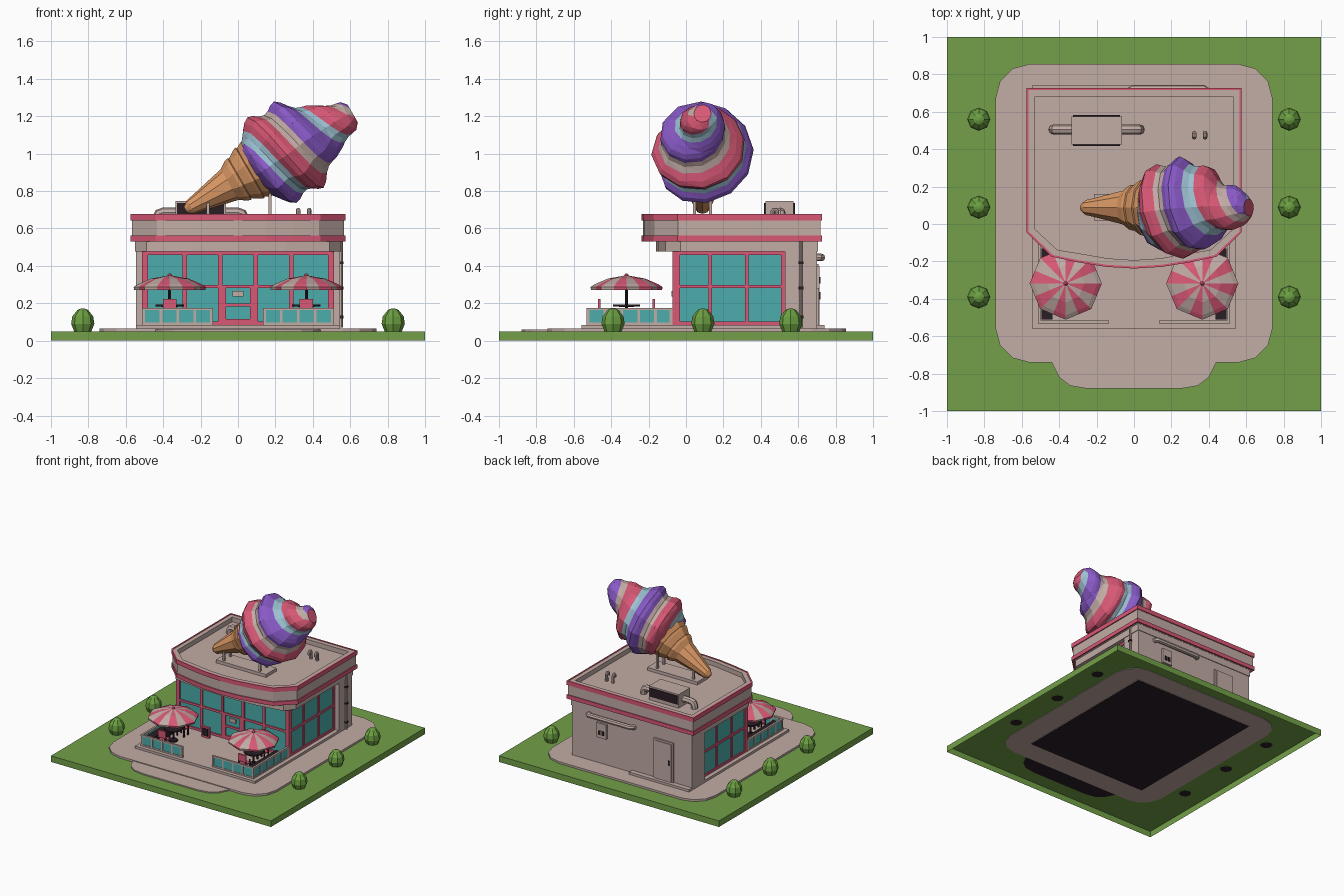
import bpy, bmesh, math
from mathutils import Matrix, Vector

if "Cube" in bpy.data.objects:
    bpy.data.objects.remove(bpy.data.objects["Cube"])


def material(name, r, g, b):
    m = bpy.data.materials.new(name)
    m.diffuse_color = [(c / 255 / 12.92 if c < 11 else ((c / 255 + .055) / 1.055) ** 2.4) for c in (r, g, b)] + [1]
    m.use_nodes = True
    m.node_tree.nodes["Principled BSDF"].inputs["Base Color"].default_value = m.diffuse_color
    return m


WALL = material("warm_grey", 194, 172, 165)
RED = material("pink_red", 216, 88, 118)
TEAL = material("glass_teal", 76, 174, 172)
PURPLE = material("purple", 138, 90, 200)
BLUE = material("pale_blue", 156, 193, 210)
TAN = material("wafer_tan", 221, 154, 102)
DARK = material("dark", 42, 30, 38)
GRASS = material("grass_green", 115, 160, 72)
BUSH = material("bush_green", 108, 160, 66)


def finish(name, bm, *mats):
    bmesh.ops.recalc_face_normals(bm, faces=bm.faces)
    me = bpy.data.meshes.new(name)
    bm.to_mesh(me)
    bm.free()
    for m in mats:
        me.materials.append(m)
    ob = bpy.data.objects.new(name, me)
    bpy.context.collection.objects.link(ob)
    return ob


def boxes(name, mat, *specs, mirror=False):
    """Boxes given as (x0, x1, y0, y1, z0, z1), joined in one object."""
    bm = bmesh.new()
    specs = list(specs) + ([(-b, -a, *r) for a, b, *r in specs] if mirror else [])
    for x0, x1, y0, y1, z0, z1 in specs:
        M = Matrix.Translation(((x0 + x1) / 2, (y0 + y1) / 2, (z0 + z1) / 2)) @ Matrix.Diagonal((x1 - x0, y1 - y0, z1 - z0, 1))
        bmesh.ops.create_cube(bm, size=1, matrix=M)
    return finish(name, bm, mat)


def prism(name, pts, z0, z1, mat, bottom=None, hole=None):
    """Extruded outline; with a hole outline it becomes a ring."""
    bm = bmesh.new()
    loops = [[bm.verts.new((x, y, z)) for x, y in p] for p in ([pts, hole] if hole else [pts]) for z in (z0, z1)]
    n = len(pts)

    def bridge(a, b):
        for i in range(n):
            bm.faces.new((a[i], a[(i + 1) % n], b[(i + 1) % n], b[i]))
    bridge(loops[0], loops[1])
    if hole:
        bridge(loops[2], loops[3])
        bridge(loops[0], loops[2])
        bridge(loops[1], loops[3])
    else:
        bm.faces.new(loops[1])
        bm.faces.new(loops[0]).material_index = 1 if bottom else 0
    return finish(name, bm, mat, *([bottom] if bottom else []))


def lathe(name, profile, n, mats, M=Matrix(), rule=None, turn=0.0):
    """Profile of (radius, z) turned about z, then placed by M."""
    bm = bmesh.new()
    rings = []
    for r, z in profile:
        rings.append([bm.verts.new(M @ Vector((r * math.cos(turn + math.tau * i / n), r * math.sin(turn + math.tau * i / n), z))) for i in range(n)])
    for j in range(len(rings) - 1):
        for i in range(n):
            k = (i + 1) % n
            f = bm.faces.new((rings[j][i], rings[j][k], rings[j + 1][k], rings[j + 1][i]))
            f.material_index = rule(i, j) if rule else 0
    for ring, j in ((rings[0], -1), (rings[-1], 99)):
        bm.faces.new(ring).material_index = rule(0, j) if rule else 0
    return finish(name, bm, *mats)


def tube(name, pts, r, mat):
    cu = bpy.data.curves.new(name, 'CURVE')
    cu.dimensions, cu.bevel_depth, cu.bevel_resolution, cu.use_fill_caps = '3D', r, 2, True
    sp = cu.splines.new('POLY')
    sp.points.add(len(pts) - 1)
    for p, co in zip(sp.points, pts):
        p.co = (*co, 1)
    cu.materials.append(mat)
    ob = bpy.data.objects.new(name, cu)
    bpy.context.collection.objects.link(ob)
    bpy.ops.object.select_all(action='DESELECT')
    ob.select_set(True)
    bpy.context.view_layer.objects.active = ob
    bpy.ops.object.convert(target='MESH')
    bpy.ops.object.shade_smooth_by_angle()


def rounded(x, y0, y1, r):
    out = []
    for k, (cx, cy) in enumerate(((x - r, y1 - r), (r - x, y1 - r), (r - x, y0 + r), (x - r, y0 + r))):
        out += [(cx + r * math.cos(math.radians(90 * k + 30 * i)), cy + r * math.sin(math.radians(90 * k + 30 * i))) for i in range(4)]
    return out


def symmetric(half):
    return half + [(-x, y) for x, y in reversed(half) if x > 0]


# Ground: open-bottomed lawn, paving, plinth
lawn = boxes("lawn", GRASS, (-1, 1, -1, 1, 0, .05))
bm = bmesh.new()
bm.from_mesh(lawn.data)
bmesh.ops.delete(bm, geom=[f for f in bm.faces if f.normal.z < -.5], context='FACES_ONLY')
bm.to_mesh(lawn.data)
bm.free()
prism("paving", rounded(.74, -.74, .855, .18), .046, .066, WALL)
prism("front_paving", symmetric([(.44, -.70), (.44, -.74), (.40, -.82), (.34, -.865), (.25, -.88)]), .047, .06, WALL, DARK)
prism("plinth", [(-.545, -.56), (.545, -.56), (.545, .7), (-.545, .7)], .043, .085, WALL, DARK)
boxes("back_step", WALL, (-.545, 0, .69, .74, .06, .085))

# Bushes
for sx in (-.83, .83):
    for y in (.56, .09, -.39):
        lathe("bush", [(.045, .047), (.062, .09), (.056, .13), (.028, .165), (.01, .172)], 8, (BUSH, DARK),
              Matrix.Translation((sx, y, 0)), lambda i, j: int(j == -1))

# Building body: glazed front block and solid back block
boxes("glass_block", TEAL, (-.503, .503, -.063, .54, .08, .48))
boxes("back_block", WALL, (-.545, .545, .53, .70, .08, .49))
F0, F1 = -.072, -.05
bars = [(x - .011, x + .011, F0, F1, .085, .475) for x in (-.285, -.095, .095, .285)]
bars += [(x - .016, x + .016, F0, F1, .085, .475) for x in (-.496, .496)]
bars += [(-.51, .51, F0, F1, z - .009, z + .009) for z in (.094, .29, .468)]
bars += [(-.085, -.065, F0, F1, .09, .29), (.065, .085, F0, F1, .09, .29), (-.08, .08, F0, F1, .183, .2), (-.08, .08, F0, F1, .09, .115)]
boxes("front_window_frame", RED, *bars)
side = [(.49, .512, y - w, y + w, .085, .475) for y, w in ((-.052, .02), (.13, .01), (.325, .01), (.52, .012))]
side += [(.49, .512, -.07, .53, z - .009, z + .009) for z in (.094, .29, .468)]
boxes("side_window_frames", RED, *side, mirror=True)
boxes("door_plaque", WALL, (-.03, .03, -.077, -.065, .237, .267))

# Roof: fascia, slab, parapet and red bands


def outline(d):
    return symmetric([(.575 - d, .727 - d), (.575 - d, -.045 + .4 * d), (.44 - .7 * d, -.175 + .8 * d),
                      (.3 - .5 * d, -.205 + d), (.15 - .25 * d, -.229 + d), (0, -.238 + d)])


prism("fascia", symmetric([(.55, .705), (.55, -.03), (.49, -.11), (.25, -.147), (0, -.16)]), .477, .535, WALL)
prism("roof_slab", outline(.02), .532, .635, WALL)
prism("parapet", outline(.008), .54, .673, WALL, hole=outline(.045))
for z0, z1 in ((.53, .562), (.642, .677)):
    prism("roof_band", outline(0), z0, z1, RED, hole=outline(.011))

# Back wall: service door, meter box, duct; right wall: drainpipe
boxes("back_door_frame", WALL, (-.38, -.2, .69, .709, .085, .41))
boxes("back_door", WALL, (-.365, -.215, .69, .714, .085, .395))
boxes("back_door_handle", DARK, (-.35, -.34, .70, .72, .22, .26))
boxes("meter_box", WALL, (.225, .315, .69, .715, .28, .40))
boxes("meter_windows", DARK, (.245, .265, .71, .719, .305, .34), (.275, .295, .71, .719, .305, .34))
tube("wall_duct", [(-.02, .69, .445), (-.02, .715, .445), (-.005, .725, .445), (.37, .725, .445), (.385, .715, .445), (.385, .69, .445)], .02, WALL)
tube("drainpipe", [(.553, .615, .07), (.553, .615, .53)], .009, WALL)
boxes("pipe_brackets", DARK, *[(.54, .565, .602, .628, z, z + .014) for z in (.12, .275, .41)])

# Rooftop air unit, ducts and vents
boxes("air_unit", WALL, (-.335, -.065, .425, .575, .63, .747))
boxes("air_unit_grilles", DARK, (-.325, -.075, .418, .426, .665, .735), (-.325, -.075, .574, .582, .665, .735))
for s in (-1, 1):
    tube("roof_duct", [(-.2 + s * a, .505, z) for a, z in ((.12, .685), (.2, .685), (.222, .678), (.23, .66), (.23, .62))], .027, WALL)
for x in (.322, .38):
    tube("vent_pipe", [(x, .487, .62), (x, .487, .69), (x, .48, .70), (x, .47, .70), (x, .463, .69), (x, .463, .675)], .012, WALL)

# Giant cone on its stand
boxes("sign_base", WALL, (-.215, .24, .02, .16, .63, .66))
boxes("sign_posts", WALL, *[(x - .008, x + .008, y - .008, y + .008, .65, z) for x, z in ((-.16, .76), (.17, .84)) for y in (.045, .13)])
AX = Matrix.Translation((-.27, .088, .705)) @ Matrix.Rotation(math.radians(60), 4, 'Y')
lathe("cone", [(.018, -.012), (.042, .02), (.052, .07), (.095, .26), (.122, .3), (.128, .32), (.122, .325), (.15, .37), (.156, .385),
               (.148, .39), (.165, .42), (.168, .45), (.14, .46)], 10, (TAN,), AX)

# Swirl: lobed section twisted along the cone axis, one colour per column
RADII = [(.41, .15), (.45, .215), (.5, .24), (.6, .252), (.7, .243), (.78, .19), (.85, .135), (.93, .11), (.99, .085), (1.02, .05)]


def swirl_radius(s):
    for (a, ra), (b, rb) in zip(RADII, RADII[1:]):
        if s <= b:
            return ra + (rb - ra) * (s - a) / (b - a)
    return RADII[-1][1]


bm = bmesh.new()
rings = []
for j in range(23):
    s = .41 + .61 * j / 22
    ring = []
    for i in range(12):
        f = i / 12
        t = math.tau * ((s - .686) / .34 - f)
        r = swirl_radius(s) * (1 + .09 * math.cos(2 * math.tau * f))
        ring.append(bm.verts.new(AX @ Vector((-r * math.cos(t), -r * math.sin(t), s))))
    rings.append(ring)
for a, b in zip(rings, rings[1:]):
    for i in range(12):
        k = (i + 1) % 12
        colour = (0, 0, 1, 1, 2, 2, 2, 2, 3, 3, 0, 0)[i]
        for tri in ((a[i], a[k], b[k]), (a[i], b[k], b[i])):
            bm.faces.new(tri).material_index = colour
bm.faces.new(rings[0])
bm.faces.new(rings[-1]).material_index = 2
finish("ice_cream_swirl", bm, PURPLE, BLUE, RED, WALL)

# Terrace: parasols, tables, chairs, benches, fences
for s in (-1, 1):
    cx, cy = s * .365, -.318
    M = Matrix.Translation((cx, cy, 0))
    bm = bmesh.new()
    rows = []
    for r, z in ((.012, .348), (.1, .332), (.17, .302), (.193, .287), (.19, .272)):
        rows.append([bm.verts.new(M @ Vector((r * (1 if i % 2 else .924) * math.cos(math.tau * (i - .0) / 16 + math.pi / 8),
                                              r * (1 if i % 2 else .924) * math.sin(math.tau * i / 16 + math.pi / 8), z))) for i in range(16)])
    for a, b in zip(rows, rows[1:]):
        for i in range(16):
            bm.faces.new((a[i], a[(i + 1) % 16], b[(i + 1) % 16], b[i])).material_index = i % 2
    bm.faces.new(rows[0])
    finish("parasol", bm, RED, WALL)
    lathe("parasol_knob", [(.01, .34), (.012, .352), (.004, .36)], 8, (RED,), M)
    lathe("parasol_pole", [(.008, .085), (.008, .345)], 8, (DARK,), M)
    lathe("table", [(.035, .085), (.035, .095), (.008, .1), (.008, .18), (.075, .183), (.075, .193)], 10, (DARK,), M)
    for t in (-1, 1):
        y = cy + t * .12
        boxes("chair_seat", RED, (cx - .035, cx + .035, y - .03, y + .03, .14, .15))
        boxes("chair_back", RED, (cx - .035, cx + .035, y + t * .026 - .006, y + t * .026 + .006, .165, .222))
        boxes("chair_legs", DARK, *[(cx + a - .005, cx + a + .005, y + b - .005, y + b + .005, .085, .17) for a in (-.03, .03) for b in (-.026, .026)])
boxes("side_benches", DARK, (.435, .495, -.51, -.13, .085, .15), mirror=True)
boxes("fence_glass", TEAL, (.14, .505, -.527, -.519, .09, .172), (.501, .509, -.525, -.08, .09, .172), mirror=True)
rails = [(.135, .512, -.531, -.515, z, z + .012) for z in (.085, .164)] + [(.497, .513, -.53, -.075, z, z + .012) for z in (.085, .164)]
rails += [(x - .007, x + .007, -.531, -.515, .085, .176) for x in (.142, .232, .322, .412, .505)]
rails += [(.497, .513, y - .007, y + .007, .085, .176) for y in (-.433, -.343, -.253, -.163, -.08)]
boxes("fence_rails", WALL, *rails, mirror=True)

# Menu board by the entrance
boxes("menu_board", RED, (-.235, -.165, -.14, -.12, .085, .172))
boxes("menu_board_panel", DARK, (-.225, -.175, -.144, -.116, .1, .16))
